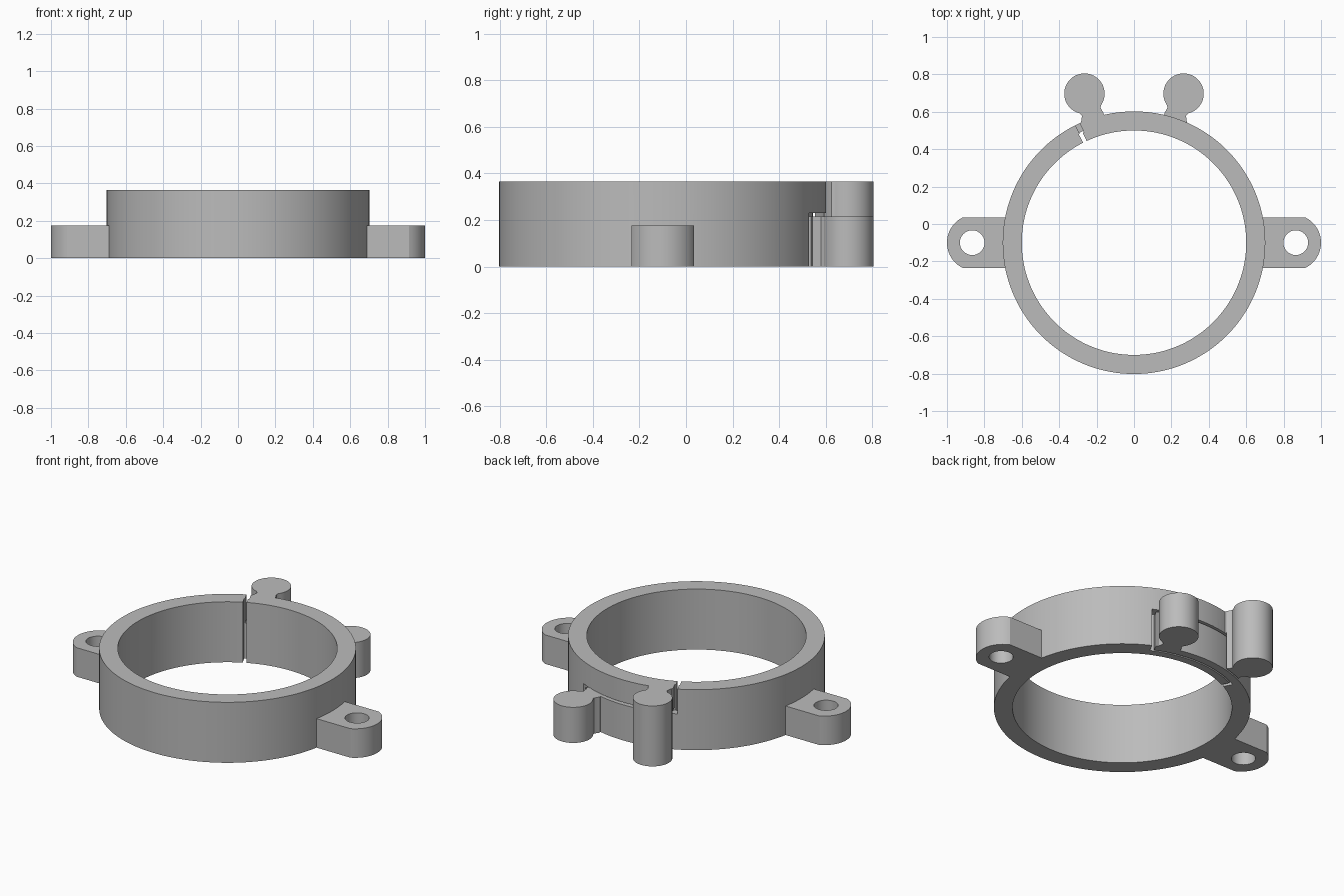
import bpy
import bmesh
from math import cos, sin, radians, asin, degrees

if "Cube" in bpy.data.objects:
    bpy.data.objects.remove(bpy.data.objects["Cube"], do_unlink=True)

CY = -0.1                  # ring centre in y
R_IN, R_OUT, H = 0.6, 0.702, 0.365
R_SLIT = 0.65              # split between inner and outer tongue
TONGUE_TOP, SLOT_TOP = 0.215, 0.23
EAR_H, EAR_W, EAR_X, EAR_R = 0.175, 0.135, 0.85, 0.15

grey = bpy.data.materials.new("mid grey")
grey.use_nodes = True
grey.diffuse_color = (0.5, 0.5, 0.5, 1)
grey.node_tree.nodes["Principled BSDF"].inputs["Base Color"].default_value = (0.5, 0.5, 0.5, 1)


def arc(cx, cy, r, a0, a1, n):
    """Points along an arc, angles in degrees."""
    angles = [radians(a0 + (a1 - a0) * i / n) for i in range(n + 1)]
    return [(cx + r * cos(a), cy + r * sin(a)) for a in angles]


def circle(cx, cy, r, n):
    return arc(cx, cy, r, 0, 360, n)[:-1]


def prism(name, outline, z0, z1):
    """Extrude a flat outline from z0 to z1."""
    bm = bmesh.new()
    face = bm.faces.new([bm.verts.new((x, y, z0)) for x, y in outline])
    top = bmesh.ops.extrude_face_region(bm, geom=[face])["geom"]
    verts = [v for v in top if isinstance(v, bmesh.types.BMVert)]
    bmesh.ops.translate(bm, verts=verts, vec=(0, 0, z1 - z0))
    bmesh.ops.recalc_face_normals(bm, faces=bm.faces)
    mesh = bpy.data.meshes.new(name)
    bm.to_mesh(mesh)
    bm.free()
    mesh.materials.append(grey)
    obj = bpy.data.objects.new(name, mesh)
    bpy.context.collection.objects.link(obj)
    return obj


def sector(name, r0, r1, a0, a1, z0, z1):
    """Block of the ring between two radii and two angles."""
    n = max(2, round((a1 - a0) / 2.5))
    outline = arc(0, CY, r1, a0, a1, n) + arc(0, CY, r0, a1, a0, n)
    return prism(name, outline, z0, z1)


def combine(target, tool, operation):
    """Apply a boolean and drop the tool object."""
    mod = target.modifiers.new("boolean", 'BOOLEAN')
    mod.operation, mod.object, mod.solver = operation, tool, 'EXACT'
    deps = bpy.context.evaluated_depsgraph_get()
    old = target.data
    mesh = bpy.data.meshes.new_from_object(target.evaluated_get(deps))
    target.modifiers.clear()
    target.data = mesh
    bpy.data.meshes.remove(old)
    bpy.data.objects.remove(tool, do_unlink=True)


# Ring
ring = prism("clamp_ring", circle(0, CY, R_OUT, 144), 0, H)
parts, cuts = [], []

# Mounting ears with bolt holes
half = degrees(asin(EAR_W / EAR_R))
ear = [(0.3, CY - EAR_W)] + arc(EAR_X, CY, EAR_R, -half, half, 24) + [(0.3, CY + EAR_W)]
for side in (-1, 1):
    parts.append(prism("ear", [(side * x, y) for x, y in ear], 0, EAR_H))
    cuts.append(prism("bolt_hole", circle(side * 0.865, CY, 0.066, 48), -0.1, H))

# Squeeze knobs with flared necks: tall on the right, short on the left
knob = arc(0.265, 0.697, 0.108, 215, -76, 48)
knob += [(0.278, 0.58), (0.285, 0.53), (0.16, 0.57), (0.163, 0.595), (0.174, 0.612), (0.179, 0.624)]
parts.append(prism("tall_knob", [(-x, y) for x, y in knob], 0, H))
parts.append(prism("short_knob", knob, 0, TONGUE_TOP))

# Bore, then the stepped split with its overlapping tongues
cuts.append(prism("bore", circle(0, CY, R_IN, 144), -0.1, H + 0.1))
cuts.append(sector("inner_gap", 0.55, R_SLIT, 115, 117, -0.1, H + 0.1))
cuts.append(sector("upper_gap", R_SLIT - 0.002, 0.74, 114.4, 116.5, TONGUE_TOP, H + 0.1))
cuts.append(sector("tongue_slit", R_SLIT - 0.004, R_SLIT + 0.006, 63.5, 117, -0.1, SLOT_TOP))
cuts.append(sector("tongue_slot", R_SLIT - 0.004, 0.712, 63.5, 116.5, TONGUE_TOP, SLOT_TOP))
cuts.append(sector("lower_gap", R_SLIT - 0.004, 0.74, 63.5, 65.3, -0.1, SLOT_TOP))
cuts.append(sector("knob_clearance", R_OUT, 0.712, 98, 119, -0.1, SLOT_TOP))

for part in parts:
    combine(ring, part, 'UNION')
for cut in cuts:
    combine(ring, cut, 'DIFFERENCE')

# Smooth curved walls, keep hard edges
bpy.ops.object.select_all(action='DESELECT')
ring.select_set(True)
bpy.context.view_layer.objects.active = ring
bpy.ops.object.shade_smooth_by_angle(angle=radians(25))
